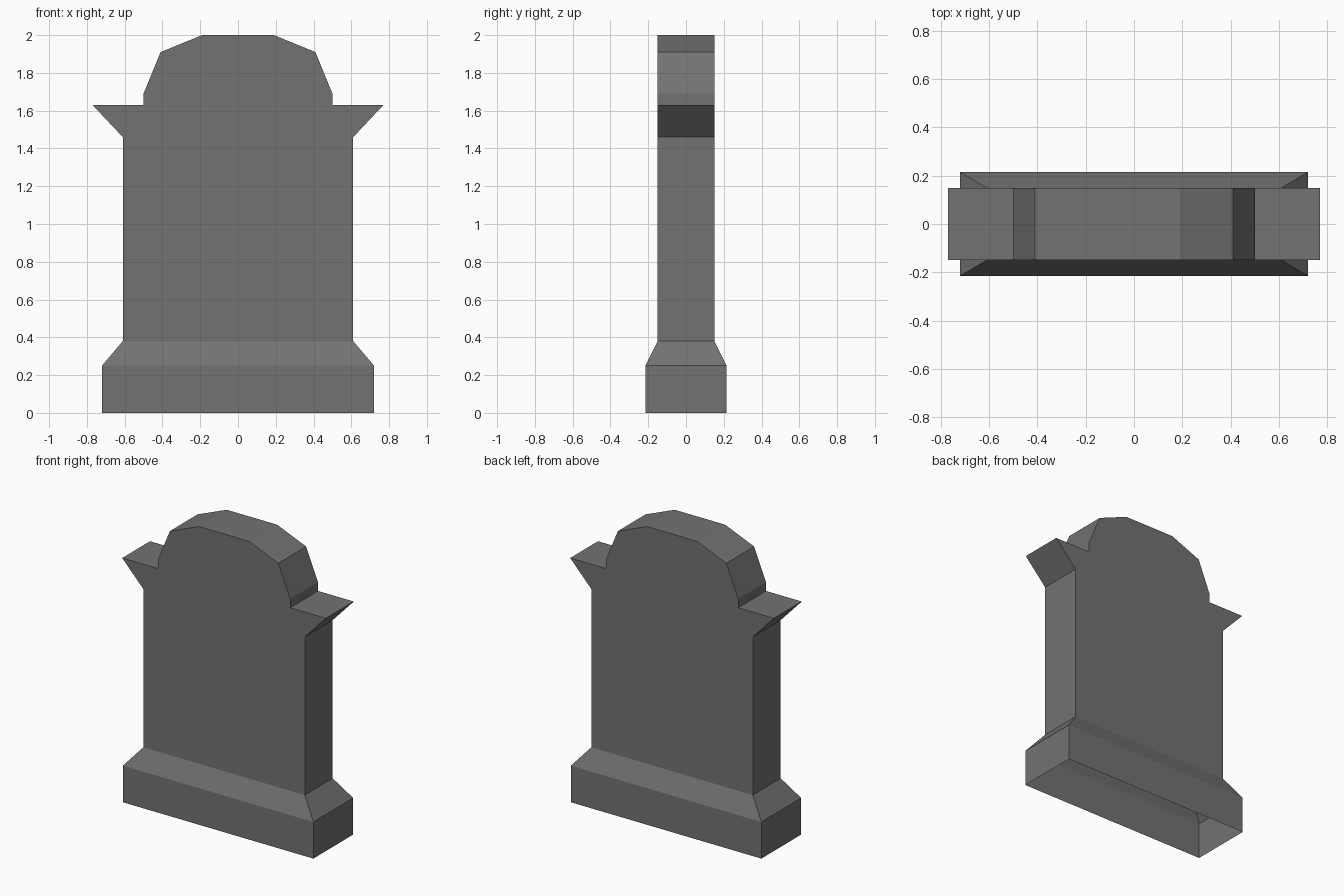
import bpy, bmesh

if "Cube" in bpy.data.objects:
    bpy.data.objects.remove(bpy.data.objects["Cube"])

stone = bpy.data.materials.new("grey stone")
stone.diffuse_color = (0.17, 0.17, 0.17, 1)
stone.use_nodes = True
stone.node_tree.nodes["Principled BSDF"].inputs["Base Color"].default_value = stone.diffuse_color


def finish(name, bm):
    bmesh.ops.recalc_face_normals(bm, faces=bm.faces)
    mesh = bpy.data.meshes.new(name)
    bm.to_mesh(mesh)
    bm.free()
    mesh.materials.append(stone)
    obj = bpy.data.objects.new(name, mesh)
    bpy.context.collection.objects.link(obj)


def bridge(bm, a, b, closed=True):
    n = len(a)
    for i in range(n if closed else n - 1):
        j = (i + 1) % n
        bm.faces.new((a[i], a[j], b[j], b[i]))


# Headstone: mirrored outline with pointed shoulders, extruded through y,
# open underneath where it meets the plinth
half = [(0.61, 0.38), (0.61, 1.46), (0.77, 1.63), (0.50, 1.63),
        (0.50, 1.69), (0.41, 1.91), (0.19, 2.0)]
outline = half + [(-x, z) for x, z in reversed(half)]
bm = bmesh.new()
front, back = [[bm.verts.new((x, y, z)) for x, z in outline] for y in (-0.15, 0.15)]
bm.faces.new(front)
bm.faces.new(back[::-1])
bridge(bm, front, back, closed=False)
# weld plinth rings on below: sloped collar, then vertical walls, open bottom
top = [front[-1], front[0], back[0], back[-1]]
for z in (0.25, 0.0):
    ring = [bm.verts.new((x * 0.72, y * 0.215, z))
            for x, y in ((-1, -1), (1, -1), (1, 1), (-1, 1))]
    bridge(bm, ring, top)
    top = ring
finish("headstone", bm)
